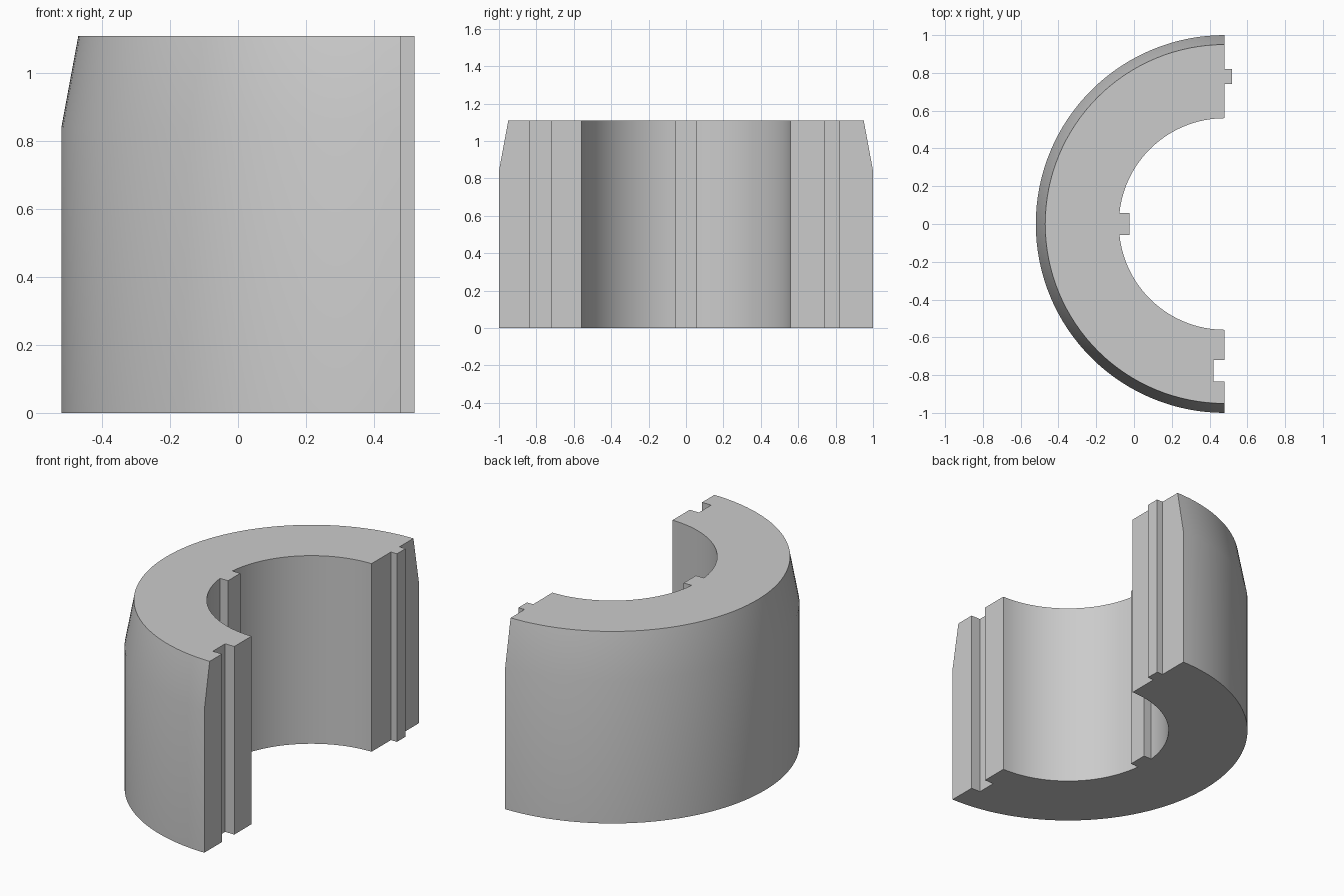
import bpy, bmesh
from math import cos, sin, asin, pi

cube = bpy.data.objects.get("Cube")
if cube:
    bpy.data.objects.remove(cube, do_unlink=True)

FLAT_X = 0.48          # plane of the split faces, also the arc centre
OUTER, TOP_OUTER, INNER = 1.0, 0.95, 0.56
TAPER_Z, HEIGHT = 0.84, 1.11
SEGMENTS = 64


def arc(radius, start, end, count):
    """Points on an arc about the centre of the split plane."""
    angles = [start + (end - start) * i / count for i in range(count + 1)]
    return [(FLAT_X + radius * cos(a), radius * sin(a)) for a in angles]


def step(x, y0, y1, base0=FLAT_X, base1=FLAT_X):
    """Rectangular tongue or groove crossing a face."""
    return [(base0, y0), (x, y0), (x, y1), (base1, y1)]


def outline(outer):
    """Cross-section of the half sleeve for a given outer radius."""
    key = asin(0.057 / INNER)
    upper = arc(INNER, pi / 2, pi - key, SEGMENTS // 2)
    lower = arc(INNER, pi + key, 3 * pi / 2, SEGMENTS // 2)
    key_tip = [(-0.025, 0.057), (-0.025, -0.057)]
    tongue = step(0.52, 0.82, 0.74)
    groove = step(0.42, -0.72, -0.835)
    return (arc(outer, 3 * pi / 2, pi / 2, SEGMENTS) + tongue
            + upper + key_tip + lower + groove)


# Half sleeve: stacked cross-sections joined by side walls
bm = bmesh.new()
levels = [(0, OUTER), (TAPER_Z, OUTER), (HEIGHT, TOP_OUTER)]
rings = [[bm.verts.new((x, y, z)) for x, y in outline(r)] for z, r in levels]
for low, high in zip(rings, rings[1:]):
    for i in range(len(low)):
        j = (i + 1) % len(low)
        bm.faces.new((low[i], low[j], high[j], high[i]))
bm.faces.new(rings[0])
bm.faces.new(rings[-1])
bmesh.ops.recalc_face_normals(bm, faces=bm.faces[:])

mesh = bpy.data.meshes.new("half_sleeve")
bm.to_mesh(mesh)
bm.free()
sleeve = bpy.data.objects.new("half_sleeve", mesh)
bpy.context.collection.objects.link(sleeve)

# Plain grey material
grey = bpy.data.materials.new("plain_grey")
grey.use_nodes = True
colour = (0.6, 0.6, 0.6, 1)
grey.diffuse_color = colour
grey.node_tree.nodes["Principled BSDF"].inputs["Base Color"].default_value = colour
mesh.materials.append(grey)

# Smooth curved walls, crisp corners
bpy.ops.object.select_all(action="DESELECT")
sleeve.select_set(True)
bpy.context.view_layer.objects.active = sleeve
bpy.ops.object.shade_smooth_by_angle(angle=pi / 6)
